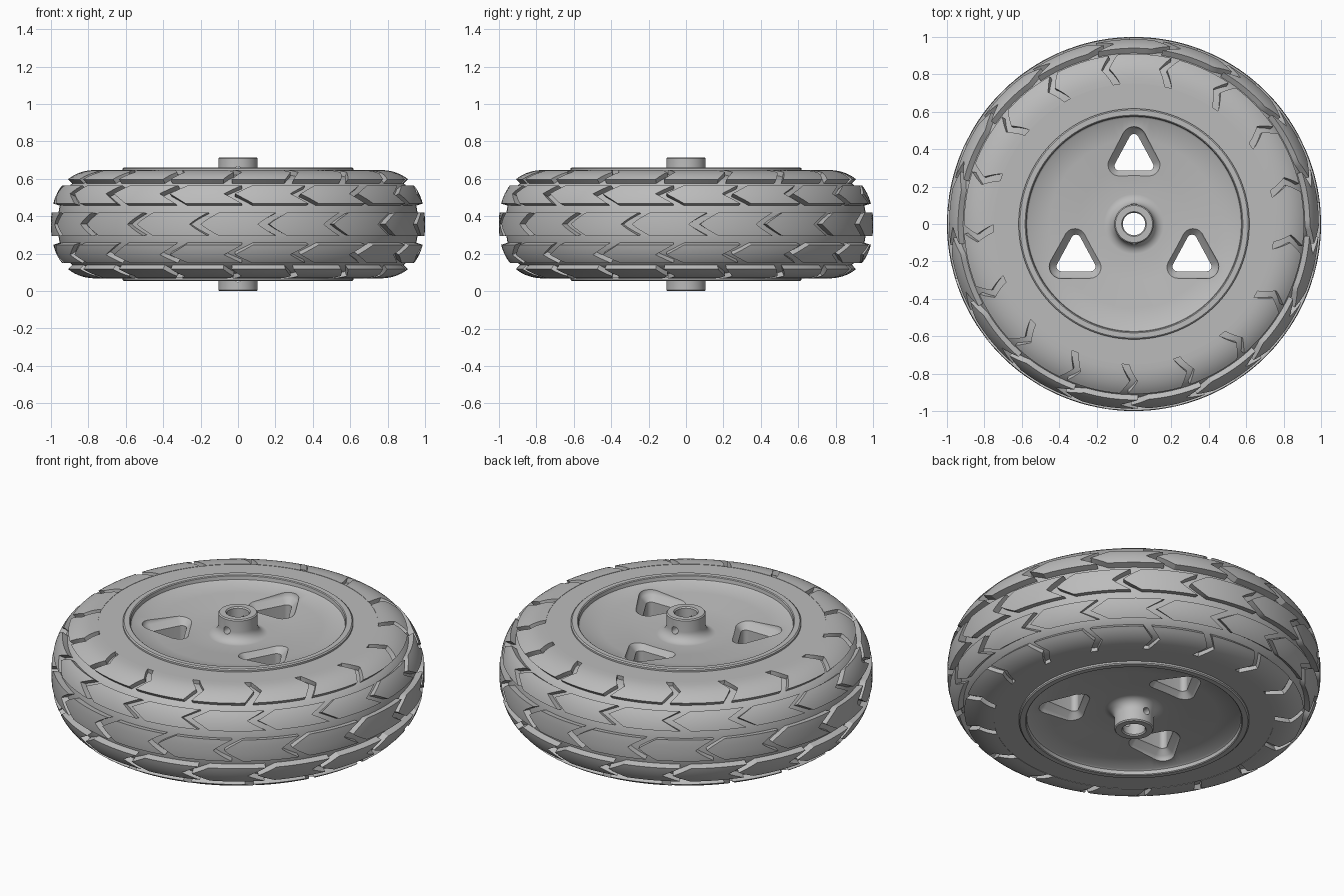
import bpy, bmesh, math
from mathutils import Matrix, Vector

cube = bpy.data.objects.get("Cube")
if cube:
    bpy.data.objects.remove(cube)

MID = 0.3575      # height of the wheel's middle plane
COUNT = 17        # tread blocks per row
PITCH = math.tau / COUNT
POWER = 2.3       # roundness of the tyre section

grey = bpy.data.materials.new("plain_grey")
grey.use_nodes = True
grey.diffuse_color = (0.5, 0.5, 0.5, 1)
grey.node_tree.nodes["Principled BSDF"].inputs["Base Color"].default_value = (0.5, 0.5, 0.5, 1)


def finish(bm, name):
    bmesh.ops.recalc_face_normals(bm, faces=bm.faces)
    mesh = bpy.data.meshes.new(name)
    bm.to_mesh(mesh)
    bm.free()
    mesh.materials.append(grey)
    obj = bpy.data.objects.new(name, mesh)
    bpy.context.collection.objects.link(obj)
    return obj


def smooth(obj, degrees=30):
    bpy.ops.object.select_all(action='DESELECT')
    obj.select_set(True)
    bpy.context.view_layer.objects.active = obj
    bpy.ops.object.shade_smooth_by_angle(angle=math.radians(degrees))


def polar(r, angle, h):
    return Vector((r * math.cos(angle), r * math.sin(angle), MID + h))


def loft(bm, rings, closed):
    """Join rings of points with quads; cap the ends unless the loop closes."""
    loops = [[bm.verts.new(p) for p in ring] for ring in rings]
    n = len(loops[0])
    for i in range(len(loops) - (0 if closed else 1)):
        a, b = loops[i], loops[(i + 1) % len(loops)]
        for j in range(n):
            bm.faces.new((a[j], a[(j + 1) % n], b[(j + 1) % n], b[j]))
    if not closed:
        bm.faces.new(loops[0])
        bm.faces.new(loops[-1])


def revolve(name, half, segments):
    """Spin an upper half section, mirrored to a closed loop."""
    section = half + [(r, -h) for r, h in reversed(half)]
    bm = bmesh.new()
    loft(bm, [[polar(r, math.tau * k / segments, h) for k in range(segments)]
              for r, h in section], True)
    return finish(bm, name)


def tyre_point(t, width, height):
    c, s = max(math.cos(t), 0), math.sin(t)
    return 0.75 + width * c ** (2 / POWER), math.copysign(height * abs(s) ** (2 / POWER), s)


def tyre_param(h):
    return math.copysign(math.asin((abs(h) / 0.29) ** (POWER / 2)), h)


# Tyre body, lying below the tread blocks
carcass = [tyre_point(math.pi / 2 * (1 - i / 16), 0.213, 0.265) for i in range(16)]
tyre = revolve("tyre_body", [(0.59, 0.288), (0.752, 0.288)] + carcass, COUNT * 8)
smooth(tyre)


# Tread rows made of chevron blocks
def tread_row(name, low, high, phase, bend, gap):
    t0, t1 = tyre_param(low), tyre_param(high)
    across, along = 8, 8
    bm = bmesh.new()
    for k in range(COUNT):
        outer, inner = [], []
        for i in range(across + 1):
            v = i / across
            t = t0 + (t1 - t0) * v
            start = phase + k * PITCH + bend * abs(2 * v - 1) + gap
            angles = [start + (PITCH - gap) * j / along for j in range(along + 1)]
            r, h = tyre_point(t, 0.25, 0.29)
            outer.append([bm.verts.new(polar(r, a, h)) for a in angles])
            r, h = tyre_point(t, 0.205, 0.255)
            inner.append([bm.verts.new(polar(r, a, h)) for a in angles])
        for i in range(across):
            for j in range(along):
                for g in (outer, inner):
                    bm.faces.new((g[i][j], g[i][j + 1], g[i + 1][j + 1], g[i + 1][j]))
            for j in (0, along):
                bm.faces.new((outer[i][j], outer[i + 1][j], inner[i + 1][j], inner[i][j]))
        for i in (0, across):
            for j in range(along):
                bm.faces.new((outer[i][j], outer[i][j + 1], inner[i][j + 1], inner[i][j]))
    smooth(finish(bm, name))


TIP = math.radians(-105)
tread_row("tread_centre", -0.063, 0.063, TIP, 0.1, 0.06)
for side, word in ((1, "upper"), (-1, "lower")):
    tread_row(word + "_tread", side * 0.11, side * 0.208, TIP + PITCH / 2, 0.1, 0.06)
    tread_row(word + "_shoulder", side * 0.24, side * 0.29, TIP + PITCH / 2 + 0.05, -0.06, 0.05)

# Hub: bore, boss, fillet, shallow dish and raised rim
fillet = [(0.16 - 0.055 * math.cos(a), 0.285 - 0.055 * math.sin(a))
          for a in (math.pi / 2 * i / 8 for i in range(9))]
half_hub = ([(0.06, 0.35), (0.066, 0.3575), (0.099, 0.3575), (0.105, 0.351)] + fillet
            + [(0.3, 0.245), (0.45, 0.261), (0.565, 0.273), (0.574, 0.28), (0.577, 0.3),
               (0.582, 0.304), (0.61, 0.304), (0.617, 0.298), (0.617, 0.27)])
hub = revolve("hub_disc", half_hub, 128)


def cut(target, cutter):
    cutter.hide_render = True
    mod = target.modifiers.new("cut", 'BOOLEAN')
    mod.operation = 'DIFFERENCE'
    mod.solver = 'EXACT'
    mod.object = cutter
    bpy.ops.object.select_all(action='DESELECT')
    bpy.context.view_layer.objects.active = target
    target.select_set(True)
    bpy.ops.object.modifier_apply(modifier=mod.name)
    bpy.data.objects.remove(cutter)


def rounded_triangle(x, y, h, flare):
    """Triangle outline with round corners, grown by the flare."""
    points = []
    for cx, cy, facing in ((0, 0.08, 90), (-0.078, -0.064, 210), (0.078, -0.064, 330)):
        for i in range(9):
            a = math.radians(facing - 60 + 15 * i)
            r = 0.026 + flare
            points.append(Vector((x + cx + r * math.cos(a), y + cy + r * math.sin(a), MID + h)))
    return points


# Three windows through the disc, with softly flared mouths
for x, y in ((0, 0.375), (-0.31, -0.163), (0.31, -0.163)):
    flares = [(0.4, 0.2)]
    for i in range(7):
        a = math.pi / 2 * i / 6
        flares.append((0.252 - 0.04 * math.sin(a), 0.035 * (1 - math.sin(a)) + 0.002 * math.cos(a)))
    flares[0] = (0.3, 0.045)
    levels = flares + [(-h, f) for h, f in reversed(flares)]
    bm = bmesh.new()
    loft(bm, [rounded_triangle(x, y, h, f) for h, f in levels], False)
    cut(hub, finish(bm, "window_cutter"))

# Set screw holes across the boss, front and back
for h in (0.287, -0.287):
    for y in (-0.11, 0.11):
        bm = bmesh.new()
        bmesh.ops.create_cone(bm, cap_ends=True, segments=20, radius1=0.021, radius2=0.021, depth=0.12,
                              matrix=Matrix.Translation((0, y, MID + h)) @ Matrix.Rotation(math.pi / 2, 4, 'X'))
        cut(hub, finish(bm, "screw_hole_cutter"))
smooth(hub, 35)
